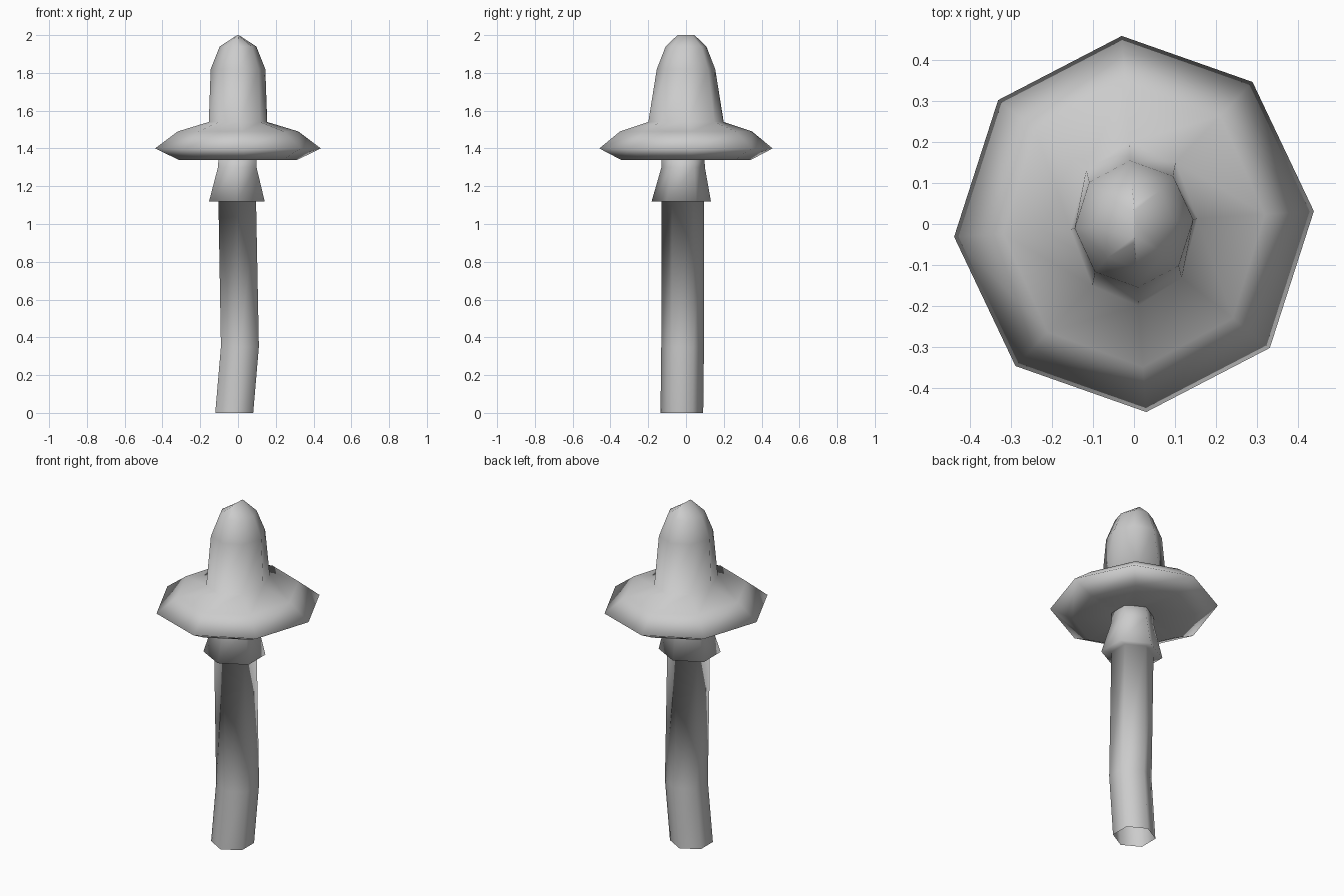
import bpy, bmesh
from math import sin, cos, radians, tau

if "Cube" in bpy.data.objects:
    bpy.data.objects.remove(bpy.data.objects["Cube"])


def loft(name, sides, offset, rings):
    """Skin a stack of elliptical rings given as (cx, cy, z, rx, ry)."""
    bm = bmesh.new()
    loops = []
    for cx, cy, z, rx, ry in rings:
        angles = [radians(offset) + tau * i / sides for i in range(sides)]
        loops.append([bm.verts.new((cx + rx * cos(a), cy + ry * sin(a), z)) for a in angles])
    for low, high in zip(loops, loops[1:]):
        for i in range(sides):
            j = (i + 1) % sides
            bm.faces.new((low[i], low[j], high[j], high[i]))
    # close only the top; the foot stays open
    bm.faces.new(loops[-1])
    mesh = bpy.data.meshes.new(name)
    bm.to_mesh(mesh)
    bm.free()
    for p in mesh.polygons:
        p.use_smooth = True
    obj = bpy.data.objects.new(name, mesh)
    bpy.context.collection.objects.link(obj)
    return obj


# bent six-sided stem with flared skirt under the cap
loft("stem_with_skirt", 6, 30, [
    (-0.02, -0.022, 0.00, 0.116, 0.113),
    (0.01, -0.018, 0.35, 0.116, 0.113),
    (-0.004, -0.018, 1.12, 0.115, 0.113),
    (-0.006, -0.025, 1.12, 0.170, 0.157),
    (-0.004, -0.015, 1.30, 0.118, 0.115),
    (-0.002, -0.015, 1.37, 0.115, 0.112),
])

# eight-sided cap: underside, brim and tall crown
loft("cap", 8, 3.9, [
    (0, -0.015, 1.36, 0.09, 0.10),
    (0, 0, 1.34, 0.315, 0.345),
    (0, 0, 1.40, 0.44, 0.46),
    (0, 0, 1.49, 0.32, 0.35),
    (0, 0, 1.54, 0.155, 0.20),
    (0, 0, 1.82, 0.145, 0.155),
    (0, 0, 1.94, 0.097, 0.108),
    (0, 0, 2.00, 0.004, 0.045),
])
